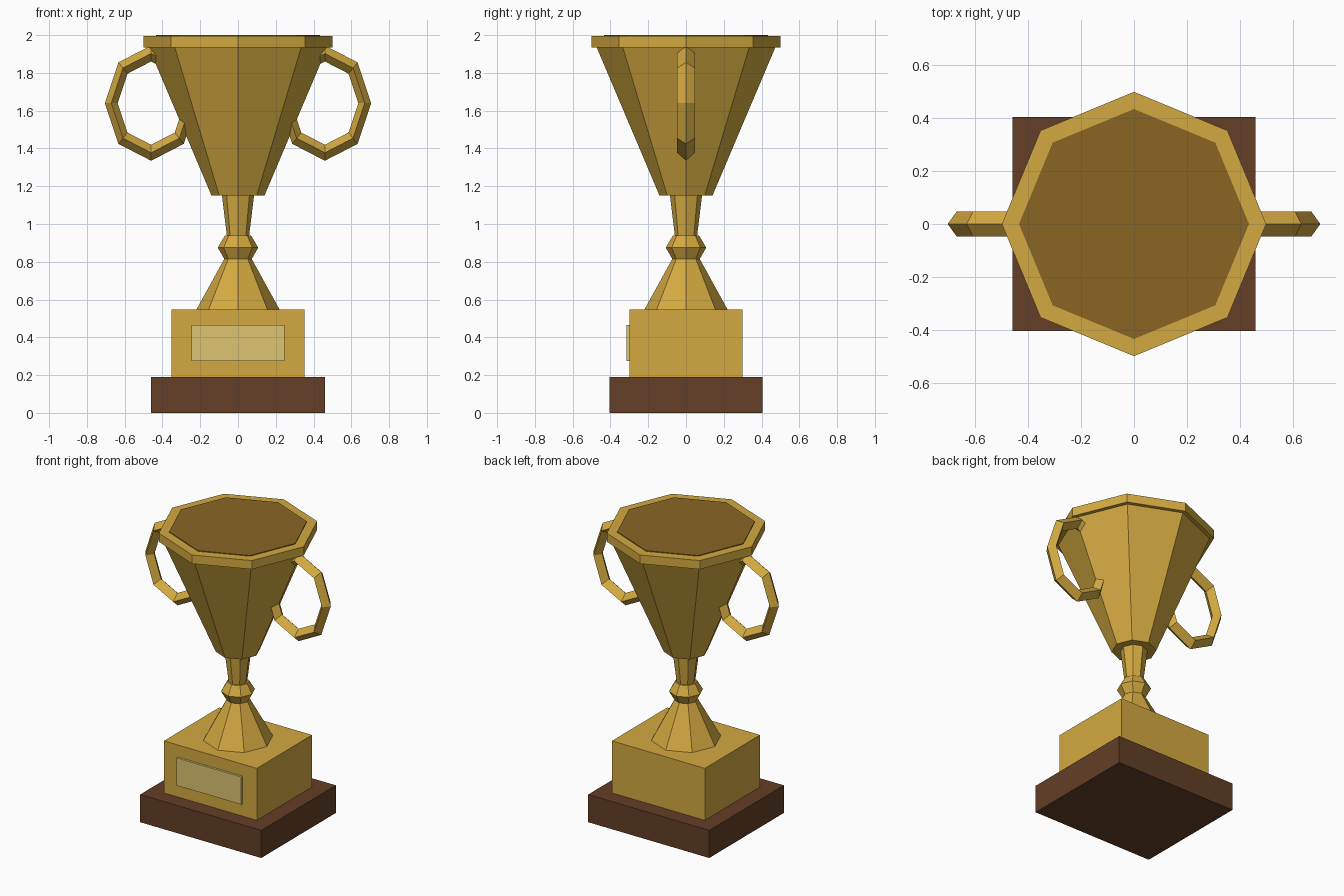
import bpy, bmesh, math

if "Cube" in bpy.data.objects:
    bpy.data.objects.remove(bpy.data.objects["Cube"])


def material(name, rgb):
    # sRGB 0-255 to linear flat colour
    lin = [(c / 255 / 12.92) if c < 11 else ((c / 255 + 0.055) / 1.055) ** 2.4 for c in rgb]
    m = bpy.data.materials.new(name)
    m.diffuse_color = (*lin, 1)
    m.use_nodes = True
    m.node_tree.nodes["Principled BSDF"].inputs["Base Color"].default_value = m.diffuse_color
    return m


GOLD = material("gold", (212, 170, 65))
DARK_GOLD = material("dark_gold", (138, 101, 36))
PALE_GOLD = material("pale_gold", (221, 196, 113))
WOOD = material("dark_wood", (99, 63, 38))


def finish(name, bm, mat):
    bmesh.ops.recalc_face_normals(bm, faces=bm.faces)
    me = bpy.data.meshes.new(name)
    bm.to_mesh(me)
    bm.free()
    me.materials.append(mat)
    ob = bpy.data.objects.new(name, me)
    bpy.context.collection.objects.link(ob)
    return ob


def box(name, lo, hi, mat):
    bm = bmesh.new()
    bmesh.ops.create_cube(bm, size=1)
    for v in bm.verts:
        v.co = [(a + b) / 2 + c * (b - a) for a, b, c in zip(lo, hi, v.co)]
    return finish(name, bm, mat)


def lathe(name, profile, mat, sides=8):
    # capped octagonal solid from (radius, z) pairs, corners on the axes
    bm = bmesh.new()
    rings = [[bm.verts.new((r * math.cos(math.tau * i / sides),
                            r * math.sin(math.tau * i / sides), z))
              for i in range(sides)] for r, z in profile]
    for a, b in zip(rings, rings[1:]):
        for i in range(sides):
            j = (i + 1) % sides
            bm.faces.new((a[i], a[j], b[j], b[i]))
    bm.faces.new(rings[0])
    bm.faces.new(rings[-1])
    return finish(name, bm, mat)


def handle(name, side):
    # eight-sided upright ring with a diamond cross-section, stretched in z
    bm = bmesh.new()
    rings = []
    for i in range(8):
        a = math.tau * i / 8
        ring = []
        for k in range(4):
            b = math.tau * k / 4
            r = 0.211 + 0.034 * math.cos(b)
            ring.append(bm.verts.new((side * (0.46 + r * math.cos(a)),
                                      0.047 * math.sin(b),
                                      1.64 + 1.245 * r * math.sin(a))))
        rings.append(ring)
    for i in range(8):
        a, b = rings[i], rings[(i + 1) % 8]
        for k in range(4):
            n = (k + 1) % 4
            bm.faces.new((a[k], a[n], b[n], b[k]))
    return finish(name, bm, GOLD)


# Plinth
box("base", (-0.46, -0.405, 0), (0.46, 0.405, 0.19), WOOD)
box("plinth_block", (-0.353, -0.3, 0.19), (0.353, 0.3, 0.547), GOLD)
box("plaque", (-0.245, -0.315, 0.275), (0.245, -0.295, 0.465), PALE_GOLD)

# Stem parts
lathe("foot", [(0.22, 0.547), (0.073, 0.815)], GOLD)
lathe("collar", [(0.07, 0.81), (0.107, 0.875), (0.07, 0.938)], GOLD)
lathe("stem", [(0.058, 0.93), (0.086, 1.16)], GOLD)

# Cup
lathe("bowl", [(0.14, 1.15), (0.475, 1.94)], GOLD)
lathe("rim", [(0.5, 1.935), (0.5, 1.995)], GOLD)
lathe("cup_interior", [(0.435, 1.99), (0.435, 2.0)], DARK_GOLD)

# Handles
handle("handle_right", 1)
handle("handle_left", -1)
